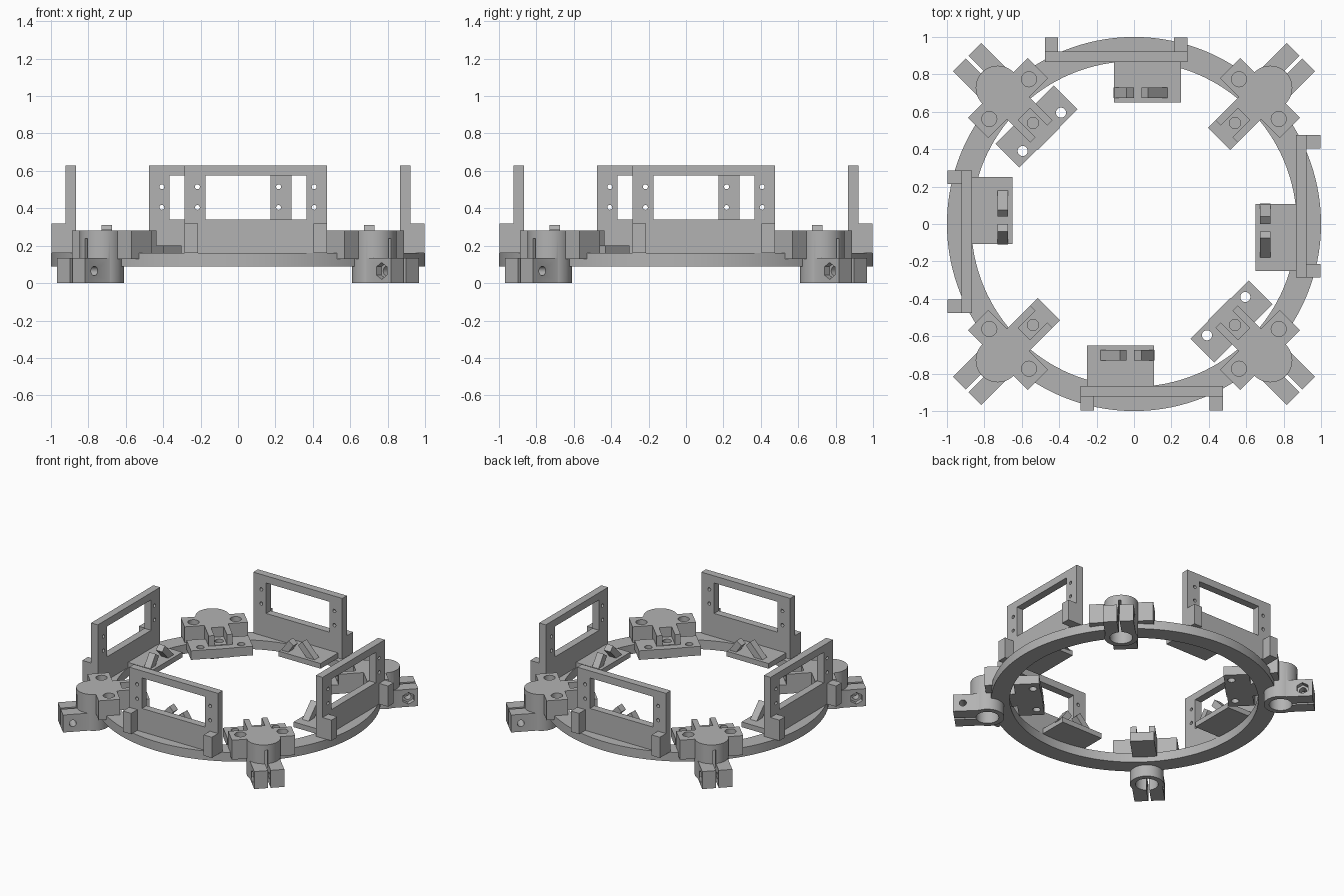
import bpy, bmesh
from math import pi, radians
from mathutils import Matrix

cube = bpy.data.objects.get("Cube")
if cube:
    bpy.data.objects.remove(cube, do_unlink=True)

grey = bpy.data.materials.new("plain grey")
grey.use_nodes = True
grey.diffuse_color = (0.45, 0.45, 0.45, 1)
grey.node_tree.nodes["Principled BSDF"].inputs["Base Color"].default_value = (0.45, 0.45, 0.45, 1)


def finish(name, bm):
    bmesh.ops.recalc_face_normals(bm, faces=bm.faces)
    mesh = bpy.data.meshes.new(name)
    bm.to_mesh(mesh)
    bm.free()
    mesh.materials.append(grey)
    ob = bpy.data.objects.new(name, mesh)
    bpy.context.collection.objects.link(ob)
    return ob


def box(name, x0, x1, y0, y1, z0, z1):
    bm = bmesh.new()
    size = Matrix.Diagonal((x1 - x0, y1 - y0, z1 - z0, 1))
    middle = Matrix.Translation(((x0 + x1) / 2, (y0 + y1) / 2, (z0 + z1) / 2))
    bmesh.ops.create_cube(bm, size=1, matrix=middle @ size)
    return finish(name, bm)


def cylinder(name, centre, radius, length, along_y=False, sides=48):
    bm = bmesh.new()
    turn = Matrix.Rotation(pi / 2 if along_y else 0, 4, "X")
    bmesh.ops.create_cone(bm, cap_ends=True, segments=sides, radius1=radius, radius2=radius,
                          depth=length, matrix=Matrix.Translation(centre) @ turn)
    return finish(name, bm)


def prism(name, profile, y0, y1):
    # Extrude an x-z outline along y
    bm = bmesh.new()
    face = bm.faces.new([bm.verts.new((x, y0, z)) for x, z in profile])
    out = bmesh.ops.extrude_face_region(bm, geom=[face])["geom"]
    bmesh.ops.translate(bm, vec=(0, y1 - y0, 0),
                        verts=[v for v in out if isinstance(v, bmesh.types.BMVert)])
    return finish(name, bm)


def combine(target, others, operation):
    bpy.context.view_layer.objects.active = target
    for other in others:
        mod = target.modifiers.new("combine", "BOOLEAN")
        mod.object, mod.operation, mod.solver = other, operation, "EXACT"
        bpy.ops.object.modifier_apply(modifier=mod.name)
        bpy.data.objects.remove(other, do_unlink=True)


def smooth(ob):
    bpy.ops.object.select_all(action="DESELECT")
    ob.select_set(True)
    bpy.context.view_layer.objects.active = ob
    bpy.ops.object.shade_smooth_by_angle(angle=radians(30))


def repeat(ob, angles):
    # Turn copies of a part around the ring
    for i, angle in enumerate(angles):
        part = ob if i == 0 else ob.copy()
        if i:
            bpy.context.collection.objects.link(part)
        part.rotation_euler.z = radians(angle)


sides = [0, 90, 180, 270]
corners = [45, 135, 225, 315]

# Base ring, bored where the clamps pass through
ring = cylinder("base_ring", (0, 0, 0.125), 1.0, 0.07, sides=128)
bores = [cylinder("bore", (0, 0, 0.125), 0.87, 0.2, sides=128)]
for k in corners:
    at = Matrix.Rotation(radians(k), 3, "Z").col[0] * 1.03
    bores.append(cylinder("bore", (at.x, at.y, 0.1), 0.08, 0.4))
combine(ring, bores, "DIFFERENCE")
smooth(ring)

# Upright frame with window, screw holes and feet
frame = box("upright_frame", -0.285, 0.475, -0.922, -0.865, 0.16, 0.63)
cuts = [box("window", -0.175, 0.365, -1.1, -0.7, 0.34, 0.575)]
cuts += [cylinder("screw_hole", (x, -0.9, z), 0.013, 0.3, True, 20)
         for x in (-0.217, 0.407) for z in (0.405, 0.515)]
combine(frame, cuts, "DIFFERENCE")
smooth(frame)
repeat(frame, sides)
for name, x in (("left_foot", 0.405), ("right_foot", -0.285)):
    repeat(box(name, x, x + 0.07, -0.998, -0.922, 0.16, 0.32), sides)

# Inner shelf with two leaning cable holders
repeat(box("inner_shelf", -0.25, 0.107, -0.865, -0.65, 0.16, 0.2), sides)
repeat(prism("long_holder", [(-0.19, 0.19), (-0.075, 0.31), (-0.04, 0.275), (-0.12, 0.19)],
             -0.73, -0.675), sides)
repeat(prism("short_holder", [(0.11, 0.19), (0.04, 0.29), (0, 0.26), (0.05, 0.19)],
             -0.73, -0.675), sides)

# Corner clamp: bridge block, socket and split jaws
clamp = box("corner_clamp", 0.877, 1.03, -0.225, 0.225, 0.13, 0.28)
combine(clamp, [cylinder("socket", (1.03, 0, 0.14), 0.118, 0.28),
                box("jaws", 1.05, 1.262, -0.107, 0.107, 0, 0.135)], "UNION")
cuts = [cylinder("socket_bore", (1.03, 0, 0.09), 0.08, 0.3),
        box("split", 1.04, 1.4, -0.01, 0.01, -0.1, 0.239),
        cylinder("bolt_hole", (1.193, 0, 0.065), 0.025, 0.4, True, 24),
        cylinder("nut_pocket", (1.193, -0.11, 0.065), 0.045, 0.08, True, 6)]
cuts += [cylinder("bolt_recess", (0.944, y, 0.25), 0.04, 0.12, sides=32) for y in (-0.15, 0.15)]
combine(clamp, cuts, "DIFFERENCE")
smooth(clamp)
repeat(clamp, corners)

# Inner fork: floor with pin hole and two prongs
fork = box("inner_fork", 0.643, 0.877, -0.085, 0.085, 0.13, 0.28)
combine(fork, [box("step", 0.6, 0.70, -0.2, 0.2, 0.2, 0.4),
               box("channel", 0.6, 0.83, -0.045, 0.045, 0.205, 0.4),
               cylinder("pin_hole", (0.764, 0, 0.22), 0.03, 0.1, sides=32)], "DIFFERENCE")
smooth(fork)
repeat(fork, corners)

# Wide drilled plates on two opposite corners
for name, y in (("plate_wing_a", 0.085), ("plate_wing_b", -0.22)):
    wing = box(name, 0.647, 0.827, y, y + 0.135, 0.13, 0.2)
    hole = 0.145 if y > 0 else -0.145
    combine(wing, [cylinder("plate_hole", (0.697, hole, 0.16), 0.027, 0.3, sides=32)], "DIFFERENCE")
    smooth(wing)
    repeat(wing, [135, 315])
